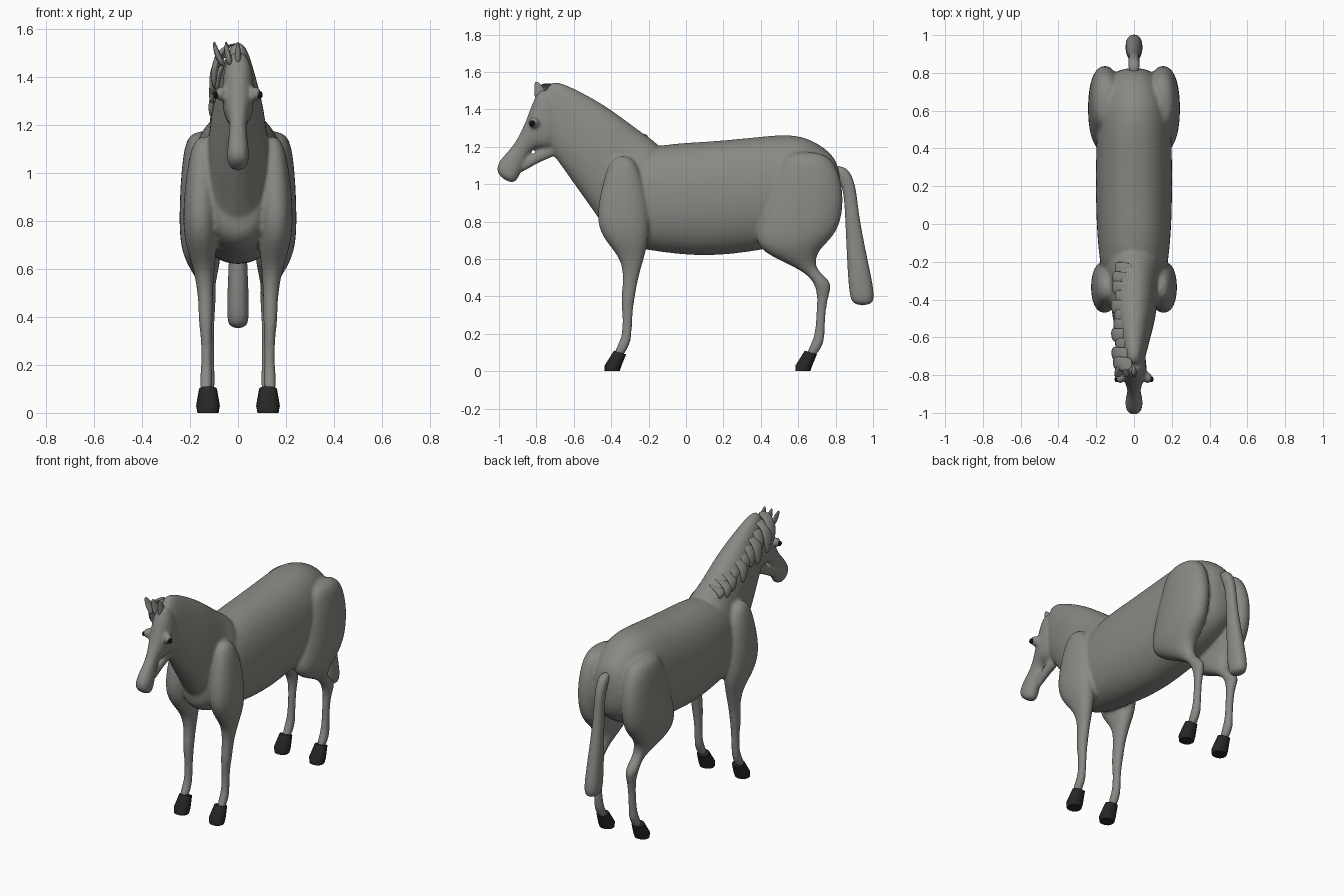
import bpy, bmesh, math
from mathutils import Vector, Matrix

cube = bpy.data.objects.get("Cube")
if cube:
    bpy.data.objects.remove(cube, do_unlink=True)


def make_material(name, colour):
    material = bpy.data.materials.new(name)
    material.use_nodes = True
    material.diffuse_color = (*colour, 1)
    shader = material.node_tree.nodes["Principled BSDF"]
    shader.inputs["Base Color"].default_value = (*colour, 1)
    return material


coat_grey = make_material("coat grey", (0.25, 0.25, 0.23))
hoof_dark = make_material("hoof dark grey", (0.02, 0.02, 0.02))
eye_black = make_material("eye black", (0.006, 0.006, 0.006))


# Width rules: half width of a section from its radius in side view
def slim(radius):
    return radius / (1 + 6.5 * radius)


def barrel_width(radius):
    return 0.66 * radius


def neck_width(radius):
    return 8 * radius ** 3


def hoof_width(radius):
    return radius * 1.1


# Section rules: each gives the two side-view ends of a section
def level(rows):
    return [(front, z, back, z) for z, front, back in rows]


def upright(rows):
    return [(y, top, y, bottom) for y, top, bottom in rows]


def signed_power(value, power):
    return math.copysign(abs(value) ** power, value)


def loft(bm, sections, width=slim, side=1, inset=0, spread=0, count=16):
    """Skin rounded sections; wider ones sit further out by the spread."""
    rings = []
    for y1, z1, y2, z2 in sections:
        start, end = Vector((0, y1, z1)), Vector((0, y2, z2))
        middle, reach = (start + end) / 2, (start - end) / 2
        half = width(reach.length)
        middle.x = side * (inset + spread * half)
        ring = []
        for step in range(count):
            angle = math.tau * step / count
            point = middle + reach * signed_power(math.cos(angle), 0.9)
            point.x += half * signed_power(math.sin(angle), 0.9)
            ring.append(bm.verts.new(point))
        rings.append(ring)
    for low, high in zip(rings, rings[1:]):
        for step in range(count):
            after = (step + 1) % count
            bm.faces.new((low[step], low[after], high[after], high[step]))
    bm.faces.new(rings[0])
    bm.faces.new(rings[-1])


def lock(bm, points):
    """Skin a tapering lock of hair along (centre, radius) points."""
    rings = []
    for centre, radius in points:
        ring = []
        for step in range(8):
            angle = math.tau * step / 8
            offset = Vector((0.6 * math.sin(angle), 1.4 * math.cos(angle), 0))
            ring.append(bm.verts.new(Vector(centre) + radius * offset))
        rings.append(ring)
    for low, high in zip(rings, rings[1:]):
        for step in range(8):
            after = (step + 1) % 8
            bm.faces.new((low[step], low[after], high[after], high[step]))
    bm.faces.new(rings[0])
    bm.faces.new(rings[-1])


def ball(bm, centre, size):
    place = Matrix.Translation(centre) @ Matrix.Diagonal((*size, 1))
    bmesh.ops.create_uvsphere(bm, u_segments=16, v_segments=12, radius=1, matrix=place)


def finish(name, bm, material, subdivide=0):
    bmesh.ops.recalc_face_normals(bm, faces=bm.faces)
    mesh = bpy.data.meshes.new(name)
    bm.to_mesh(mesh)
    bm.free()
    mesh.materials.append(material)
    for face in mesh.polygons:
        face.use_smooth = True
    obj = bpy.data.objects.new(name, mesh)
    bpy.context.collection.objects.link(obj)
    if subdivide:
        rounding = obj.modifiers.new("rounding", "SUBSURF")
        rounding.levels = rounding.render_levels = subdivide
    return obj


# Barrel from chest to rump: y, top, bottom
barrel = upright([
    (-0.47, 1, 0.76), (-0.41, 1.1, 0.68), (-0.2, 1.22, 0.64), (0.1, 1.23, 0.6),
    (0.4, 1.26, 0.64), (0.6, 1.28, 0.68), (0.75, 1.2, 0.75), (0.83, 1.1, 0.85),
])
# Neck: crest point, throat point
neck = [
    (-0.08, 1.19, -0.4, 0.7), (-0.2, 1.25, -0.48, 0.83), (-0.4, 1.41, -0.56, 0.94),
    (-0.6, 1.52, -0.67, 1.1), (-0.77, 1.59, -0.76, 1.22),
]
# Skull down to the muzzle: brow point, cheek point
skull = [
    (-0.77, 1.55, -0.66, 1.4), (-0.83, 1.42, -0.66, 1.22), (-0.86, 1.33, -0.73, 1.18),
    (-0.89, 1.27, -0.8, 1.2), (-0.92, 1.21, -0.85, 1.16), (-0.98, 1.15, -0.88, 1.07),
    (-1.02, 1.09, -0.9, 1.02), (-1, 1.04, -0.93, 1),
]
jaw = [
    (-0.92, 1.1, -0.9, 1.04), (-0.81, 1.17, -0.79, 1.12), (-0.7, 1.23, -0.68, 1.15),
]
# Legs: z, front, back
front_leg = level([
    (1.16, -0.4, -0.28), (1, -0.45, -0.22), (0.8, -0.49, -0.19), (0.69, -0.43, -0.2),
    (0.6, -0.345, -0.225), (0.48, -0.335, -0.26), (0.38, -0.35, -0.275),
    (0.32, -0.34, -0.285), (0.2, -0.34, -0.29), (0.15, -0.36, -0.295), (0.07, -0.4, -0.34),
])
hind_leg = level([
    (1.18, 0.52, 0.76), (1.05, 0.47, 0.83), (0.9, 0.42, 0.85), (0.74, 0.37, 0.82),
    (0.65, 0.38, 0.71), (0.58, 0.53, 0.69), (0.53, 0.63, 0.71), (0.48, 0.68, 0.78),
    (0.42, 0.7, 0.77), (0.36, 0.7, 0.75), (0.2, 0.69, 0.74), (0.15, 0.67, 0.74),
    (0.07, 0.63, 0.69),
])

# Body, head and legs fused into one smooth skin
skin = bmesh.new()
loft(skin, barrel, barrel_width)
loft(skin, neck, neck_width)
loft(skin, skull)
loft(skin, jaw)
for side in (-1, 1):
    loft(skin, front_leg, side=side, inset=0.12, spread=0.5)
    loft(skin, hind_leg, side=side, inset=0.11, spread=0.5)
    ball(skin, (side * 0.073, -0.815, 1.33), (0.024, 0.03, 0.03))
body = finish("body", skin, coat_grey, 2)
fuse = body.modifiers.new("fuse", "REMESH")
fuse.mode = "VOXEL"
fuse.voxel_size = 0.01
fuse.use_smooth_shade = True
relax = body.modifiers.new("relax", "SMOOTH")
relax.factor = 0.5
relax.iterations = 5

# Hooves and eyes
for side, label in ((-1, "right"), (1, "left")):
    for place, toe in (("front", -0.435), ("hind", 0.585)):
        hoof = bmesh.new()
        sections = [
            (toe + 0.05, 0.11, toe + 0.115, 0.09),
            (toe, 0.03, toe + 0.09, 0.03),
            (toe, 0, toe + 0.08, 0),
        ]
        loft(hoof, sections, hoof_width, side, inset=0.125)
        obj = finish(f"{place}_{label}_hoof", hoof, hoof_dark)
        bpy.ops.object.select_all(action="DESELECT")
        obj.select_set(True)
        bpy.context.view_layer.objects.active = obj
        bpy.ops.object.shade_smooth_by_angle(angle=math.radians(40))
    eye = bmesh.new()
    ball(eye, (side * 0.09, -0.822, 1.325), (0.013, 0.016, 0.016))
    finish(f"{label}_eye", eye, eye_black)

# Tail: z, front, back
tail = bmesh.new()
loft(tail, level([
    (1.1, 0.77, 0.86), (1, 0.84, 0.91), (0.85, 0.85, 0.92), (0.6, 0.86, 0.97),
    (0.42, 0.87, 1.01), (0.35, 0.89, 1),
]))
finish("tail", tail, coat_grey, 2)

# Mane locks draped over the right side of the neck
mane = bmesh.new()
locks = 11
for index in range(locks):
    along = index / (locks - 1)
    wave = math.sin(index * 2.4)
    y = -0.74 + 0.5 * along
    crest = 1.54 - 0.27 * along
    out = -0.1 - 0.012 * wave
    drop = 0.19 - 0.1 * along + 0.02 * wave
    lock(mane, [
        ((-0.01, y, crest), 0.025),
        ((out * 0.65, y, crest - 0.02), 0.03),
        ((out, y, crest - drop / 2), 0.03),
        ((out, y + 0.02, crest - drop), 0.015),
    ])
# Forelock tufts
for x in (-0.1, -0.05, 0):
    lock(mane, [
        ((x * 0.6, -0.77, 1.44), 0.03),
        ((x * 0.9, -0.78, 1.5), 0.025),
        ((x, -0.8, 1.55), 0.008),
    ])
finish("mane", mane, coat_grey, 2)
